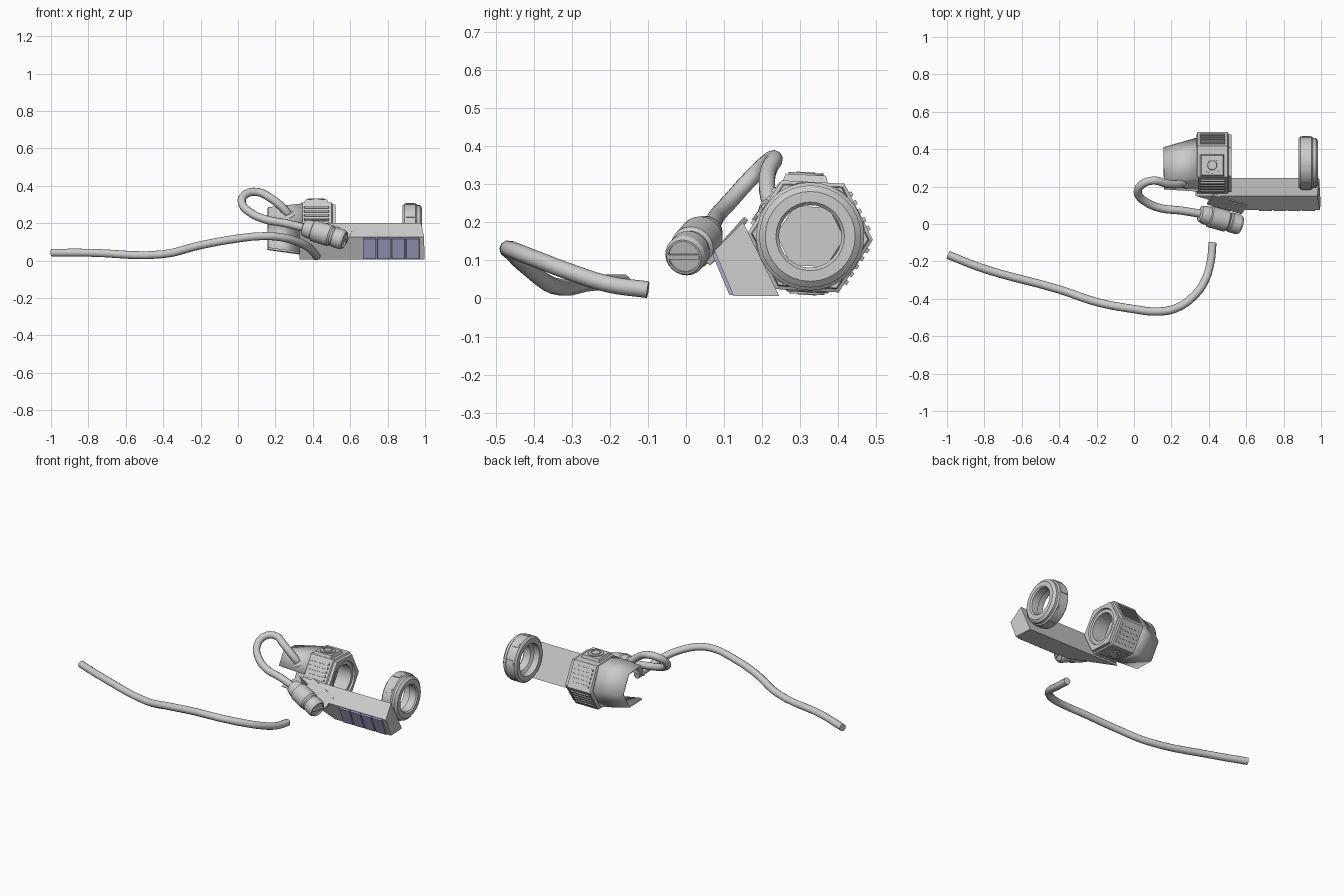
import bpy, bmesh, math
from mathutils import Vector, Matrix

if "Cube" in bpy.data.objects:
    bpy.data.objects.remove(bpy.data.objects["Cube"])

CY, CZ = 0.326, 0.163          # optical axis shared by ring and housing
TILT = math.radians(-3)        # slight roll of the hexagonal housing


def finish(bm, name, mat=None):
    bmesh.ops.recalc_face_normals(bm, faces=bm.faces)
    me = bpy.data.meshes.new(name)
    bm.to_mesh(me)
    bm.free()
    ob = bpy.data.objects.new(name, me)
    bpy.context.collection.objects.link(ob)
    if mat:
        me.materials.append(mat)
    return ob


def lathe(name, profile, origin, direction=(1, 0, 0), n=24, roll=0.0, closed=True):
    """Profile rows: (offset along axis, radius, hexagonal?)."""
    M = Matrix.Translation(origin) @ Vector(direction).to_track_quat('X', 'Z').to_matrix().to_4x4()
    bm = bmesh.new()
    rings = []
    for t, r, *hexa in profile:
        row = []
        for i in range(n):
            a = 2 * math.pi * i / n
            k = r
            if hexa and hexa[0]:
                k = r * math.cos(math.pi / 6) / math.cos(a % (math.pi / 3) - math.pi / 6)
            row.append(bm.verts.new(M @ Vector((t, k * math.cos(a + roll), k * math.sin(a + roll)))))
        rings.append(row)
    pairs = list(zip(rings, rings[1:]))
    if closed:
        pairs.append((rings[-1], rings[0]))
    for a, b in pairs:
        for i in range(n):
            j = (i + 1) % n
            bm.faces.new((a[i], a[j], b[j], b[i]))
    if not closed:
        bm.faces.new(rings[0])
        bm.faces.new(rings[-1])
    return finish(bm, name)


def loft(name, a, b, cap=True, mat=None):
    """Skin between two matching point lists."""
    bm = bmesh.new()
    va = [bm.verts.new(p) for p in a]
    vb = [bm.verts.new(p) for p in b]
    n = len(a)
    for i in range(n if cap else n - 1):
        j = (i + 1) % n
        bm.faces.new((va[i], va[j], vb[j], vb[i]))
    if cap:
        bm.faces.new(va)
        bm.faces.new(vb)
    return finish(bm, name, mat)


def box(name, M, size, mat=None, taper=1.0):
    x, y, z = (s / 2 for s in size)
    sq = ((-x, -y), (x, -y), (x, y), (-x, y))
    return loft(name, [M @ Vector((p, q, -z)) for p, q in sq],
                [M @ Vector((p * taper, q * taper, z)) for p, q in sq], mat=mat)


def face_matrix(deg, x, dist, side=0.0):
    """Frame on a housing face: local Z points outwards, local X along the axis."""
    R = Matrix.Rotation(math.radians(deg - 90), 4, 'X')
    return Matrix.Translation((x, CY, CZ)) @ R @ Matrix.Translation((0, side, dist))


def cable(name, pts, r=0.022):
    cu = bpy.data.curves.new(name, 'CURVE')
    cu.dimensions = '3D'
    cu.bevel_depth, cu.bevel_resolution = r, 3
    cu.resolution_u = 5
    cu.use_fill_caps = True
    sp = cu.splines.new('BEZIER')
    sp.bezier_points.add(len(pts) - 1)
    for bp, p in zip(sp.bezier_points, pts):
        bp.co = p
        bp.handle_left_type = bp.handle_right_type = 'AUTO'
    ob = bpy.data.objects.new(name, cu)
    bpy.context.collection.objects.link(ob)


# loose cable
cable("loose_cable", [(-0.995, -0.165, 0.042), (-0.8, -0.24, 0.042), (-0.4, -0.35, 0.034),
                      (-0.2, -0.417, 0.082), (0, -0.455, 0.118), (0.12, -0.468, 0.13),
                      (0.22, -0.452, 0.126), (0.32, -0.385, 0.10), (0.38, -0.3, 0.068),
                      (0.41, -0.2, 0.037), (0.42, -0.1, 0.023)])

# looped cable from the housing to the connector
cable("looped_cable", [(0.285, 0.235, 0.22), (0.25, 0.216, 0.27), (0.18, 0.215, 0.33), (0.1, 0.232, 0.367),
                       (0.035, 0.205, 0.35), (0.022, 0.16, 0.305), (0.06, 0.12, 0.26),
                       (0.14, 0.085, 0.222), (0.25, 0.072, 0.2), (0.37, 0.052, 0.172)])
lathe("cable_grommet", [(0, 0.042), (0.02, 0.042), (0.035, 0.03)],
      (0.28, 0.235, 0.225), (-0.4, -0.35, 0.85), n=16, closed=False)

# connector plug with slotted end cap
plug_dir = Vector((0.225, -0.063, -0.07)).normalized()
plug_start = Vector((0.35, 0.056, 0.177))
lathe("connector", [(0, 0.03), (0.005, 0.043), (0.03, 0.05), (0.055, 0.05), (0.06, 0.058),
                    (0.155, 0.058), (0.165, 0.05), (0.175, 0.05), (0.18, 0.054), (0.225, 0.054),
                    (0.238, 0.047), (0.238, 0.042), (0.23, 0.042)],
      plug_start, plug_dir, closed=False)
R = plug_dir.to_track_quat('X', 'Z').to_matrix().to_4x4()
box("connector_slot_bar", Matrix.Translation(plug_start + plug_dir * 0.234) @ R, (0.012, 0.084, 0.012))

# plate joining connector and bar
e2 = Vector((0, 0.62, 0.78))
e2 = (e2 - plug_dir * e2.dot(plug_dir)).normalized()
e3 = plug_dir.cross(e2)
P = Matrix((plug_dir, e2, e3)).transposed().to_4x4()
box("connector_plate", Matrix.Translation((0.5, 0.108, 0.15)) @ P, (0.2, 0.085, 0.014))

# side bar: four-sided section with an angled rear end
section = [(0.15, 0.2), (0.075, 0.125), (0.125, 0.006), (0.245, 0.006)]
loft("side_bar", [(x, y, z) for x, (y, z) in zip((0.33, 0.585, 0.6, 0.33), section)],
     [(x, y, z) for x, (y, z) in zip((0.98, 0.995, 0.997, 0.99), section)])

# tinted pads along the outer lower face of the bar
tint = bpy.data.materials.new("pad_tint")
tint.diffuse_color = (0.42, 0.42, 0.68, 1)
tint.use_nodes = True
tint.node_tree.nodes["Principled BSDF"].inputs["Base Color"].default_value = tint.diffuse_color
b, c = Vector((0, 0.075, 0.125)), Vector((0, 0.125, 0.006))
up = (b - c).normalized()
out = Vector((1, 0, 0)).cross(up)
F = Matrix((Vector((1, 0, 0)), up, out)).transposed().to_4x4()
for i in range(4):
    mid = (b + c) / 2 + Vector((0.703 + i * 0.077, 0, 0)) + out * 0.003
    box(f"pad_{i + 1}", Matrix.Translation(mid) @ F, (0.072, 0.122, 0.012), tint, 0.95)

# front ring
lathe("front_ring", [(0.88, 0.13), (0.89, 0.142), (0.95, 0.142), (0.957, 0.134), (0.972, 0.134),
                     (0.985, 0.118), (0.985, 0.09), (0.977, 0.082), (0.93, 0.082), (0.92, 0.1),
                     (0.88, 0.1)], (0, CY, CZ), n=32)
for i in range(8):
    box(f"ring_grip_{i + 1}", face_matrix(i * 45 + 10, 0.92, 0.139), (0.045, 0.03, 0.01))

# hexagonal housing with round bore
lathe("housing", [(0.335, 0.155, 1), (0.34, 0.165, 1), (0.5, 0.165, 1), (0.505, 0.155, 1), (0.522, 0.152, 1),
                  (0.522, 0.112), (0.512, 0.108), (0.512, 0.088), (0.335, 0.088)],
      (0, CY, CZ), n=48, roll=TILT)
lathe("inner_cone", [(0.42, 0.09), (0.345, 0.004)], (0, CY, CZ), n=6, roll=TILT, closed=False)

# slats on the sloping faces
for deg in (27, 147, 327):
    for k in range(5):
        box(f"slat_{deg}_{k + 1}", face_matrix(deg, 0.42, 0.144, (k - 2) * 0.025), (0.135, 0.013, 0.012), taper=0.94)

# control pads with round buttons on top and underside
for deg, rise, label in ((87, 0.02, "top"), (267, 0.006, "under")):
    box(f"{label}_pad", face_matrix(deg, 0.418, 0.141 + rise / 2, -0.02 if deg < 90 else 0),
        (0.13, 0.12, rise), taper=0.88)
    M = face_matrix(deg, 0.418, 0.14 + rise, -0.02 if deg < 90 else 0)
    lathe(f"{label}_button", [(0, 0.046), (0.006, 0.046), (0.006, 0.034), (0.003, 0.034),
                              (0.003, 0.026), (0.008, 0.024)],
          M.translation, M.col[2].xyz, closed=False)

# tapering rear shroud, open on the inner side
rear = [(0.19, 0.205), (0.235, 0.28), (0.35, 0.272), (0.405, 0.16), (0.345, 0.062), (0.22, 0.065)]
join = [(0.178, 0.205), (0.248, 0.3), (0.405, 0.292), (0.458, 0.158), (0.39, 0.035), (0.24, 0.04)]
shroud = loft("rear_shroud", [(0.16, y, z) for y, z in rear], [(0.345, y, z) for y, z in join], cap=False)
sol = shroud.modifiers.new("thickness", 'SOLIDIFY')
sol.thickness, sol.offset = 0.012, 0

# smooth the round parts while keeping hard edges
bpy.ops.object.select_all(action='DESELECT')
for ob in bpy.data.objects:
    if ob.type == 'MESH':
        ob.select_set(True)
        bpy.context.view_layer.objects.active = ob
bpy.ops.object.shade_smooth_by_angle(angle=math.radians(25))
